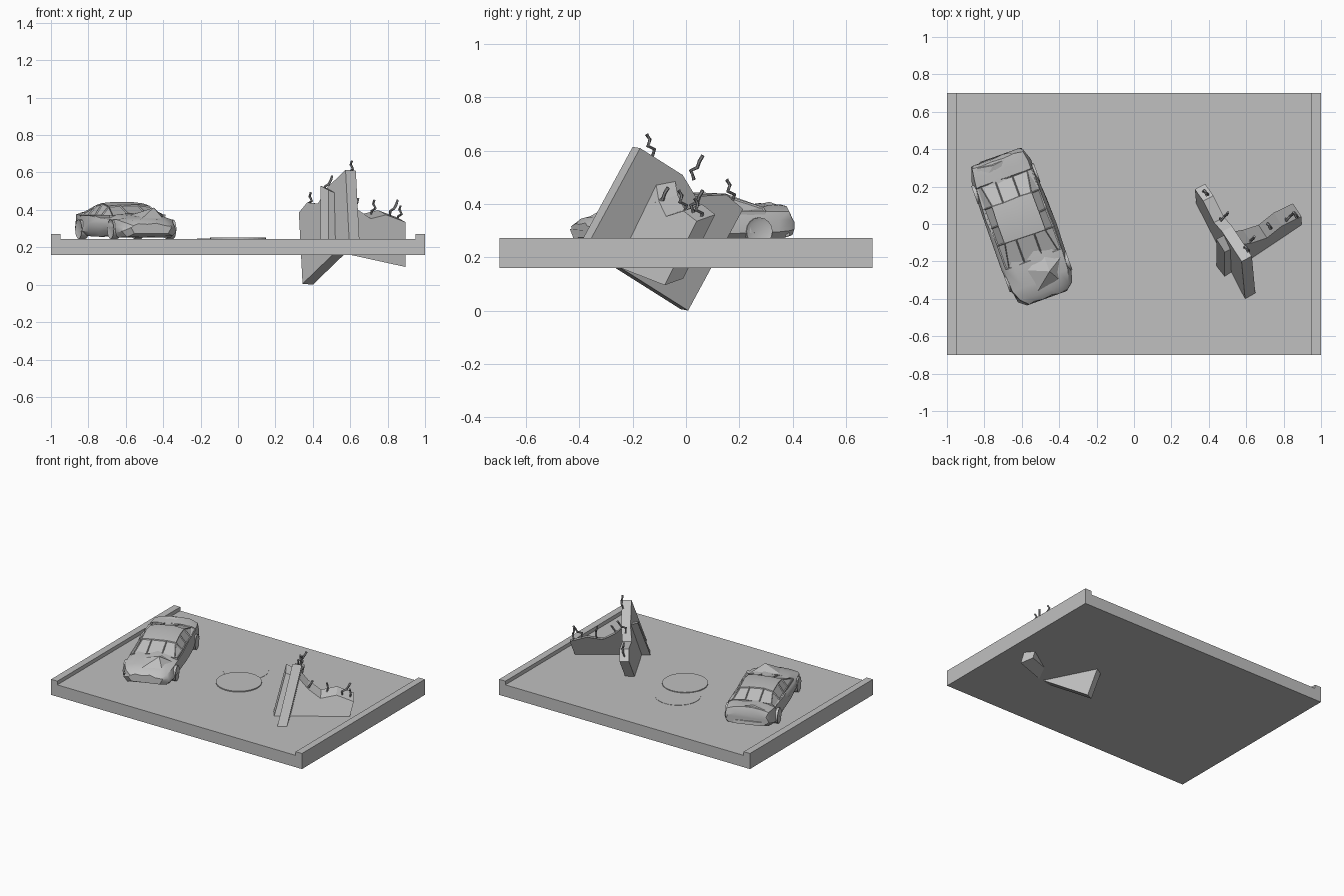
import bpy, bmesh, math, random
from mathutils import Vector, Matrix

if "Cube" in bpy.data.objects:
    bpy.data.objects.remove(bpy.data.objects["Cube"])

random.seed(4)


def material(name, rgb):
    m = bpy.data.materials.new(name)
    m.diffuse_color = (*rgb, 1)
    m.use_nodes = True
    m.node_tree.nodes["Principled BSDF"].inputs["Base Color"].default_value = m.diffuse_color
    return m


GREY = material("concrete grey", (0.53, 0.53, 0.53))
STEEL = material("steel grey", (0.33, 0.33, 0.34))


def finish(name, bm, mat, smooth=0):
    bmesh.ops.recalc_face_normals(bm, faces=bm.faces)
    me = bpy.data.meshes.new(name)
    bm.to_mesh(me)
    bm.free()
    me.materials.append(mat)
    ob = bpy.data.objects.new(name, me)
    bpy.context.collection.objects.link(ob)
    if smooth:
        bpy.ops.object.select_all(action='DESELECT')
        bpy.context.view_layer.objects.active = ob
        ob.select_set(True)
        bpy.ops.object.shade_smooth_by_angle(angle=math.radians(smooth))
    return ob


def loft(rings):
    """Skin closed rings of points and cap both ends."""
    bm = bmesh.new()
    rows = [[bm.verts.new(p) for p in r] for r in rings]
    n = len(rows[0])
    for a, b in zip(rows, rows[1:]):
        for i in range(n):
            j = (i + 1) % n
            bm.faces.new((a[i], a[j], b[j], b[i]))
    bm.faces.new(rows[0])
    bm.faces.new(rows[-1])
    return bm


def prism(name, pts, vec):
    """Extrude an outline along a vector."""
    pts = [Vector(p) for p in pts]
    return finish(name, loft([pts, [p + Vector(vec) for p in pts]]), GREY)


def both_sides(half):
    """Mirror a half section (x, z), listed from bottom to top."""
    return half + [(-x, z) for x, z in reversed(half)]


# Road slab with a kerb on each side
road = both_sides([(1, 0.16), (1, 0.272), (0.95, 0.272), (0.95, 0.245)])
prism("road_slab", [(x, -0.7, z) for x, z in road], (0, 1.4, 0))

# Two thin round ground covers
for i, (x, y, h) in enumerate([(0, 0.01, 0.007), (-0.07, 0.19, 0.002)]):
    bm = bmesh.new()
    bmesh.ops.create_cone(bm, cap_ends=True, segments=32, radius1=0.15, radius2=0.15,
                          depth=h, matrix=Matrix.Translation((x, y, 0.245 + h / 2)))
    finish(f"ground_cover_{i + 1}", bm, GREY)


# Broken concrete walls: bottom corners a and b, top corner c, jagged top edge
def broken_wall(name, a, b, c, edge, thick):
    a, b, c = Vector(a), Vector(b), Vector(c)
    top = [a + s * (b - a) + t * (c - a) for s, t in edge]
    prism(name, [b, a] + top, thick)


broken_wall("broken_wall_large", (0.594, -0.40, 0.245), (0.345, -0.02, 0.005),
            (0.575, -0.20, 0.614),
            [(0, 1), (0.12, 1), (0.42, 1), (0.6, 0.9), (0.82, 1.06), (1, 1.03)],
            (0.055, 0.028, -0.005))
broken_wall("broken_wall_small", (0.44, -0.24, 0.21), (0.85, -0.01, 0.12),
            (0.44, -0.08, 0.53),
            [(0, 1), (0.2, 0.95), (0.35, 0.8), (0.55, 0.68), (0.75, 0.8), (1, 0.75)],
            (0.045, -0.07, -0.025))


# Bent reinforcing bars sticking out of the broken edges
def bar(name, start, steps, r=0.007):
    path = [Vector(start)]
    for s in steps:
        path.append(path[-1] + Vector(s))
    rings = []
    for i, p in enumerate(path):
        d = path[min(i + 1, len(path) - 1)] - path[max(i - 1, 0)]
        q = d.to_track_quat('Z', 'Y')
        rings.append([p + q @ Vector((r * math.cos(k * math.pi / 3),
                                      r * math.sin(k * math.pi / 3), 0)) for k in range(6)])
    finish(name, loft(rings), STEEL)


roots = [(0.37, 0.17, 0.40), (0.46, 0.03, 0.49), (0.59, -0.13, 0.57), (0.60, -0.10, 0.37),
         (0.71, -0.01, 0.36), (0.81, 0.03, 0.36), (0.85, 0.05, 0.33)]
for i, p in enumerate(roots):
    side = -1 if i % 2 else 1
    bar(f"bent_bar_{i + 1}", p, [(0.005, 0.012 * side, 0.035),
                                 (0.02, -0.025 * side, 0.012),
                                 (-0.012 * side, 0.008, 0.024),
                                 (0.006, -0.012 * side, 0.02)])

# ---- Wrecked car, built facing -y and then turned ----
PLACE = Matrix.Translation((-0.6, -0.02, 0)) @ Matrix.Rotation(math.radians(20), 4, 'Z')


def dent(bm, amount):
    for v in bm.verts:
        v.co += Vector([random.uniform(-amount, amount) for _ in range(3)])


# Lower body: y, half width, bottom, shoulder and top heights
stations = [(-0.395, 0.115, 0.275, 0.315, 0.325), (-0.365, 0.150, 0.257, 0.335, 0.350),
            (-0.30, 0.172, 0.257, 0.345, 0.366), (-0.18, 0.178, 0.262, 0.355, 0.384),
            (-0.05, 0.178, 0.262, 0.36, 0.385), (0.10, 0.176, 0.262, 0.365, 0.385),
            (0.22, 0.172, 0.262, 0.37, 0.388), (0.33, 0.166, 0.265, 0.375, 0.398),
            (0.385, 0.152, 0.275, 0.37, 0.393), (0.40, 0.140, 0.285, 0.34, 0.36)]
rings = []
for y, w, zb, zs, zt in stations:
    half = [(0.86 * w, zb), (w, zb + 0.025), (0.98 * w, (zb + zs) / 2 + 0.015),
            (0.92 * w, zs), (0.62 * w, zt - 0.003), (0.22 * w, zt)]
    rings.append([(x, y, z) for x, z in both_sides(half)])
bm = loft(rings)
dent(bm, 0.006)
bm.transform(PLACE)
finish("car_body", bm, GREY, 35)

# Cabin: y, roof half width, roof height
rings = []
for y, w, zt in [(-0.18, 0.140, 0.380), (-0.05, 0.118, 0.428), (0.05, 0.115, 0.442),
                 (0.16, 0.114, 0.436), (0.28, 0.135, 0.396)]:
    half = [(0.158, 0.35), (0.160, 0.372), (w, zt - 0.008), (0.05, zt)]
    rings.append([(x, y, z) for x, z in both_sides(half)])
bm = loft(rings)
dent(bm, 0.003)
bm.normal_update()
bmesh.ops.recalc_face_normals(bm, faces=bm.faces)
# Sunken window openings at both ends and along the sides
panes = []
for f in bm.faces:
    c = f.calc_center_median()
    if len(f.verts) == 4 and c.z > 0.38 and (c.y < -0.1 or c.y > 0.2 or abs(c.x) > 0.12):
        panes.append(f)
bmesh.ops.inset_individual(bm, faces=panes, thickness=0.006, depth=-0.006)
bm.transform(PLACE)
finish("car_cabin", bm, GREY, 25)

# Wheels
for sx in (-1, 1):
    for end, y in (("front", -0.25), ("rear", 0.25)):
        bm = bmesh.new()
        bmesh.ops.create_cone(bm, cap_ends=True, segments=16, radius1=0.052, radius2=0.052,
                              depth=0.04, matrix=Matrix.Translation((sx * 0.158, y, 0.297))
                              @ Matrix.Rotation(math.pi / 2, 4, 'Y'))
        caps = [f for f in bm.faces if len(f.verts) > 4]
        bmesh.ops.inset_individual(bm, faces=caps, thickness=0.016, depth=-0.006)
        bm.transform(PLACE)
        finish(f"car_wheel_{end}_{'right' if sx > 0 else 'left'}", bm, GREY, 35)


# Buckled panels: a rim of points folded up to a peak
def buckled(name, rim, peak):
    bm = bmesh.new()
    vs = [bm.verts.new(p) for p in rim]
    top = bm.verts.new(peak)
    for i, v in enumerate(vs):
        bm.faces.new((v, vs[(i + 1) % len(vs)], top))
    bm.faces.new(vs)
    bm.transform(PLACE)
    finish(name, bm, GREY)


buckled("buckled_bonnet", [(-0.05, -0.36, 0.345), (0.10, -0.34, 0.34), (0.14, -0.22, 0.36),
                           (0.06, -0.16, 0.375), (-0.06, -0.22, 0.37)], (0.06, -0.27, 0.412))
buckled("buckled_boot", [(-0.14, 0.27, 0.375), (-0.02, 0.29, 0.388), (0.10, 0.38, 0.385),
                         (-0.12, 0.38, 0.385)], (-0.03, 0.365, 0.408))
# Bumpers
for end, y, w in (("front", -0.385, 0.13), ("rear", 0.395, 0.145)):
    s = 1 if y > 0 else -1
    bm = loft([[(x, y - s * bend, 0.275), (x, y + s * (0.018 - bend), 0.282),
                (x, y + s * (0.015 - bend), 0.305), (x, y - s * bend, 0.312)]
               for x, bend in ((-w, 0.03), (-0.6 * w, 0.006), (0.6 * w, 0.008), (w, 0.03))])
    bm.transform(PLACE)
    finish(f"car_bumper_{end}", bm, GREY)
